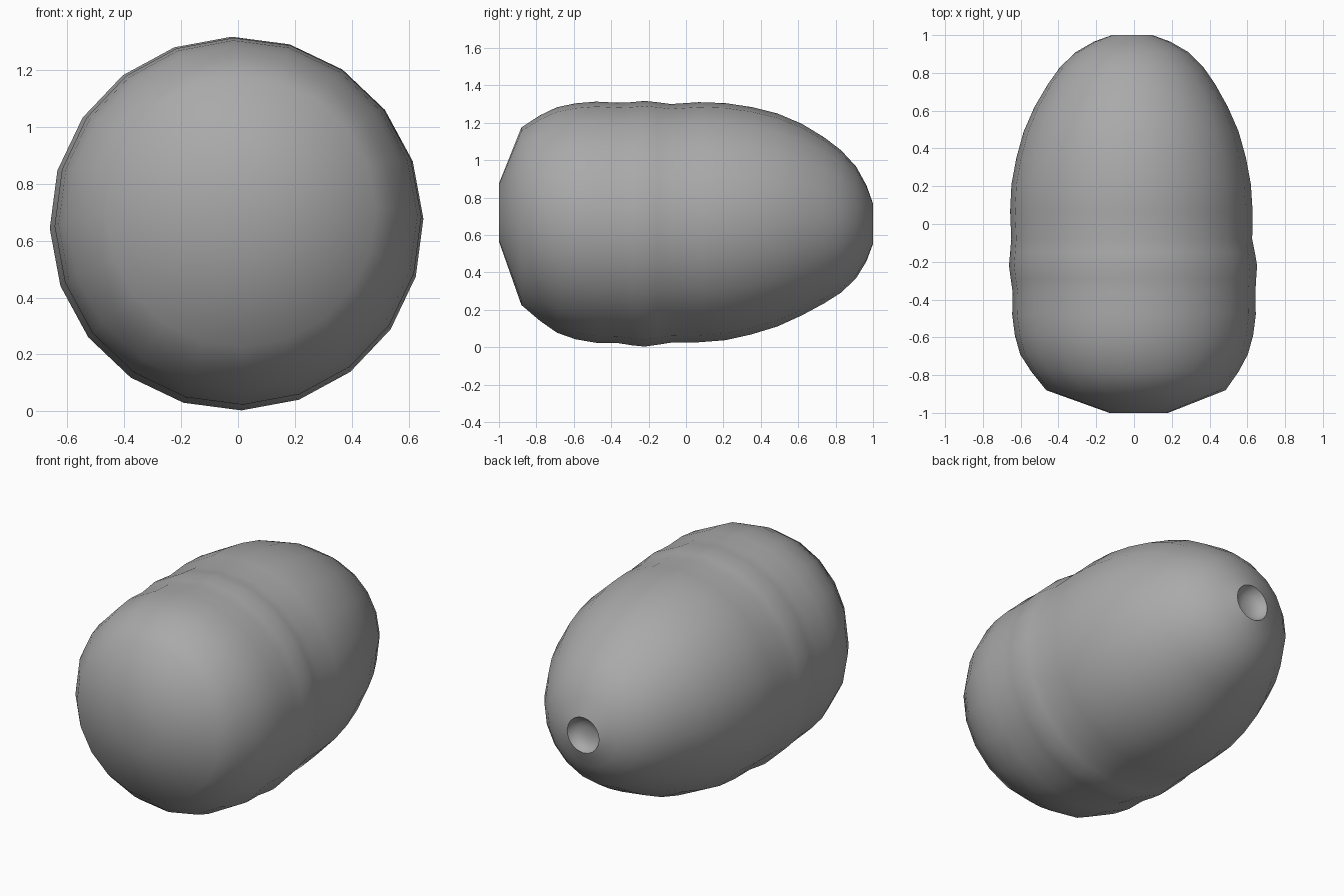
import bpy, bmesh, math

cube = bpy.data.objects.get("Cube")
if cube:
    bpy.data.objects.remove(cube, do_unlink=True)

# One plain grey for the whole shell
grey = bpy.data.materials.new("mid grey")
grey.use_nodes = True
tone = (0.4, 0.4, 0.4, 1)
grey.diffuse_color = tone
grey.node_tree.nodes["Principled BSDF"].inputs["Base Color"].default_value = tone

SIDES = 20
TURN = math.radians(1.5)


def lathe(name, profile):
    """Revolve (y, radius, centre x, centre z) stations around the long axis."""
    bm = bmesh.new()
    rings = []
    for y, r, cx, cz in profile:
        ring = []
        for i in range(SIDES):
            a = TURN + math.tau * i / SIDES
            ring.append(bm.verts.new((cx + r * math.sin(a), y, cz - r * math.cos(a))))
        rings.append(ring)
    for lower, upper in zip(rings, rings[1:]):
        for i in range(SIDES):
            j = (i + 1) % SIDES
            bm.faces.new((lower[i], lower[j], upper[j], upper[i]))
    # Close both ends with fans to a centre point
    for ring, (y, r, cx, cz) in ((rings[0], profile[0]), (rings[-1], profile[-1])):
        tip = bm.verts.new((cx, y, cz))
        for i in range(SIDES):
            bm.faces.new((ring[i], ring[(i + 1) % SIDES], tip))
    bmesh.ops.recalc_face_normals(bm, faces=bm.faces)
    mesh = bpy.data.meshes.new(name)
    bm.to_mesh(mesh)
    bm.free()
    mesh.materials.append(grey)
    obj = bpy.data.objects.new(name, mesh)
    bpy.context.collection.objects.link(obj)
    bpy.ops.object.select_all(action='DESELECT')
    obj.select_set(True)
    bpy.context.view_layer.objects.active = obj
    bpy.ops.object.shade_smooth_by_angle(angle=math.radians(50))
    return obj


# Blunt front, slightly tilted off the axis
front = [(-1.0, 0.155, 0.025, 0.72), (-0.88, 0.475, 0.01, 0.70),
         (-0.78, 0.55, 0.005, 0.69), (-0.69, 0.603, 0.0, 0.68),
         (-0.59, 0.631, 0.0, 0.673), (-0.48, 0.645, 0.0, 0.668)]

# Shallow swelling between two faint grooves
waist = [(-0.36, 0.643, 0.0, 0.664), (-0.29, 0.65, -0.003, 0.66),
         (-0.22, 0.657, -0.005, 0.66), (-0.15, 0.648, -0.008, 0.661),
         (-0.08, 0.638, -0.012, 0.662)]

# Egg-shaped rear
rear = [(0.07, 0.642, -0.014, 0.668), (0.21, 0.634, -0.015, 0.671),
        (0.35, 0.608, -0.015, 0.676), (0.49, 0.569, -0.015, 0.68),
        (0.62, 0.512, -0.015, 0.682), (0.74, 0.443, -0.013, 0.678),
        (0.83, 0.38, -0.012, 0.672), (0.91, 0.298, -0.01, 0.667),
        (0.965, 0.203, -0.01, 0.662), (1.0, 0.107, -0.01, 0.66)]

# Round dimple in the rear tip
dimple = [(0.972, 0.094, -0.01, 0.66), (0.952, 0.065, -0.01, 0.66),
          (0.943, 0.03, -0.01, 0.66)]

lathe("rounded_shell", front + waist + rear + dimple)
